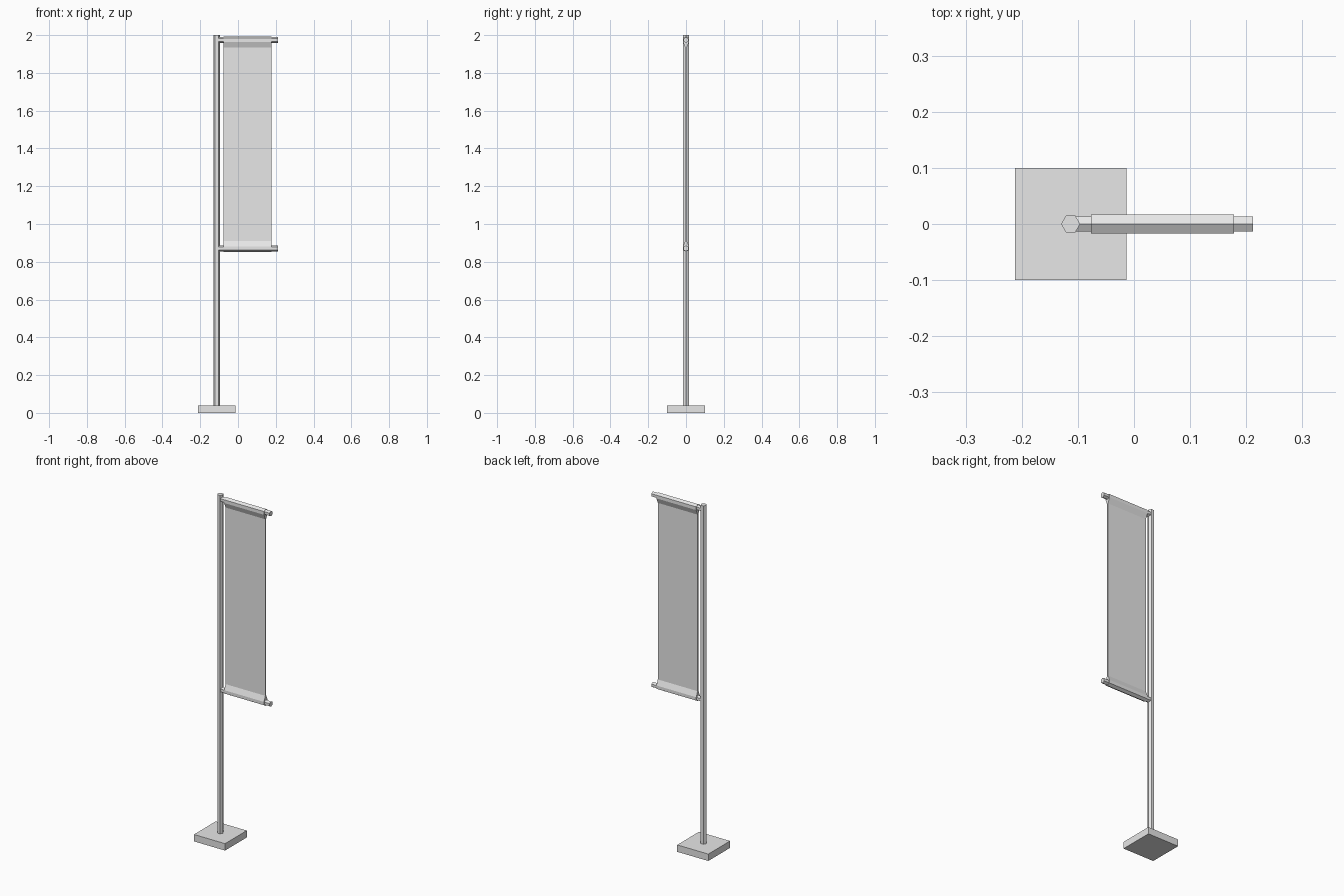
import bpy
import bmesh
from math import cos, sin, pi
from mathutils import Vector

cube = bpy.data.objects.get("Cube")
if cube:
    bpy.data.objects.remove(cube, do_unlink=True)

grey = bpy.data.materials.new("plain grey")
grey.use_nodes = True
colour = (0.8, 0.8, 0.8, 1)
grey.diffuse_color = colour
grey.node_tree.nodes["Principled BSDF"].inputs["Base Color"].default_value = colour


def prism(name, outline, offset):
    """Extrude a closed outline of 3D points along an offset."""
    bm = bmesh.new()
    face = bm.faces.new([bm.verts.new(p) for p in outline])
    result = bmesh.ops.extrude_face_region(bm, geom=[face], use_keep_orig=True)
    moved = [v for v in result["geom"] if isinstance(v, bmesh.types.BMVert)]
    bmesh.ops.translate(bm, verts=moved, vec=Vector(offset))
    bmesh.ops.recalc_face_normals(bm, faces=bm.faces)
    mesh = bpy.data.meshes.new(name)
    bm.to_mesh(mesh)
    bm.free()
    mesh.materials.append(grey)
    obj = bpy.data.objects.new(name, mesh)
    bpy.context.collection.objects.link(obj)
    return obj


def hexagon(radius):
    return [(radius * cos(i * pi / 3), radius * sin(i * pi / 3)) for i in range(6)]


POLE_X = -0.113
ROD_TOP, ROD_LOW = 1.974, 0.871

# Square foot
half = 0.0995
prism("base", [(POLE_X + sx * half, sy * half, 0)
               for sx, sy in ((-1, -1), (1, -1), (1, 1), (-1, 1))], (0, 0, 0.04))

# Six-sided pole
prism("pole", [(POLE_X + a, b, 0.04) for a, b in hexagon(0.017)], (0, 0, 1.96))

# Six-sided cross rods with a ridge on top
for name, z in (("upper_rod", ROD_TOP), ("lower_rod", ROD_LOW)):
    prism(name, [(POLE_X, b, z + a) for a, b in hexagon(0.0155)],
          (0.212 - POLE_X, 0, 0))

# Cloth: sleeves around both rods that taper to a thin sheet
middle = (ROD_TOP + ROD_LOW) / 2
reach = ROD_TOP - middle
quarter = [(0.0165, reach + 0.0095), (0.0165, reach - 0.0095), (0.004, reach - 0.04)]
right_side = quarter + [(y, -h) for y, h in reversed(quarter)]
left_side = [(-y, h) for y, h in reversed(right_side)]
profile = [(0, reach + 0.019)] + right_side + [(0, -reach - 0.019)] + left_side
prism("banner", [(-0.077, y, middle + h) for y, h in profile], (0.255, 0, 0))
